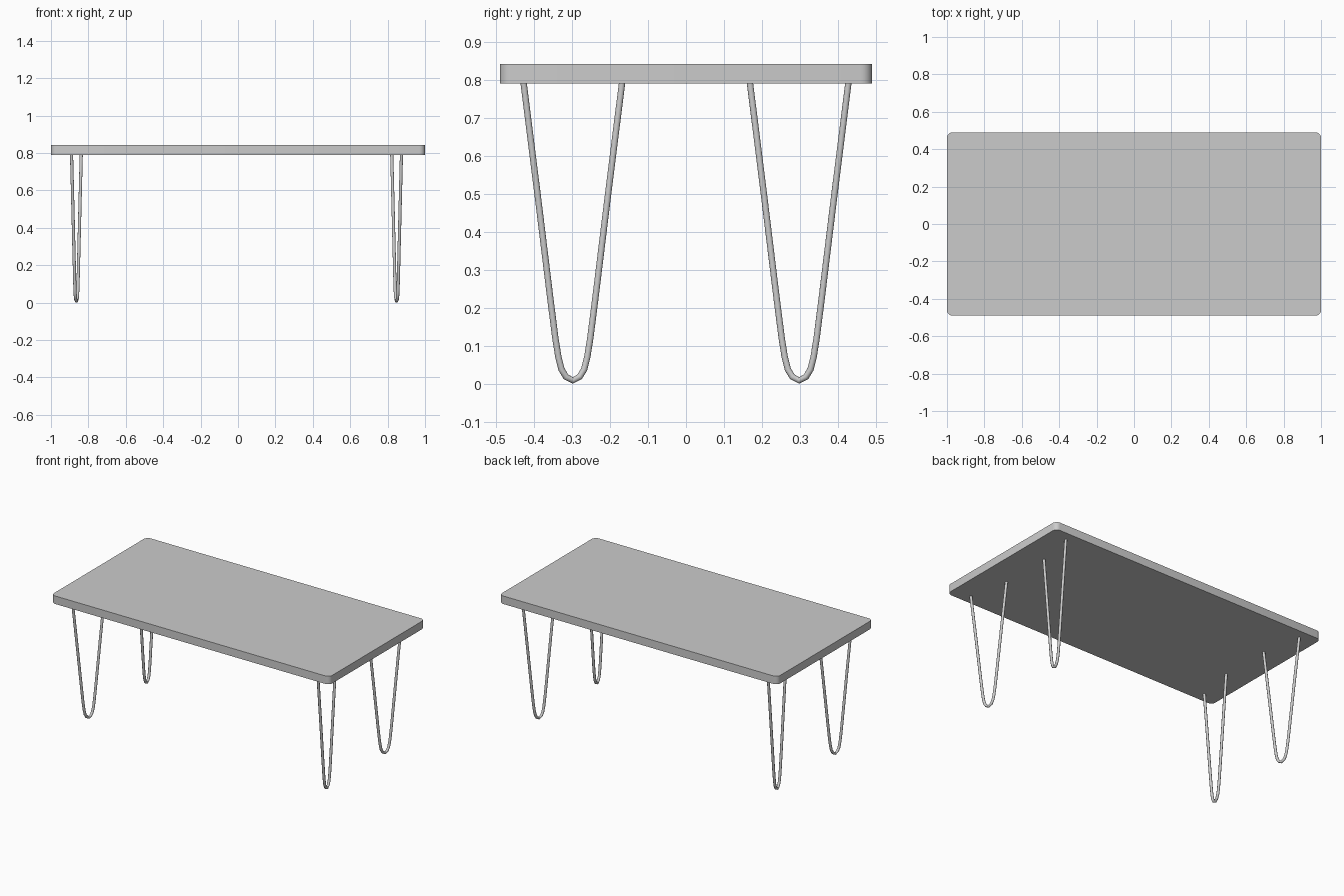
import bpy, bmesh, math
from mathutils import Vector

cube = bpy.data.objects.get("Cube")
if cube:
    bpy.data.objects.remove(cube, do_unlink=True)

grey = bpy.data.materials.new("light_grey")
grey.use_nodes = True
grey.diffuse_color = (0.6, 0.6, 0.6, 1)
grey.node_tree.nodes["Principled BSDF"].inputs["Base Color"].default_value = (0.6, 0.6, 0.6, 1)


def finish(name, bm):
    """Turn a bmesh into a named, shaded object."""
    bmesh.ops.recalc_face_normals(bm, faces=bm.faces)
    mesh = bpy.data.meshes.new(name)
    bm.to_mesh(mesh)
    bm.free()
    mesh.materials.append(grey)
    obj = bpy.data.objects.new(name, mesh)
    bpy.context.collection.objects.link(obj)
    bpy.ops.object.select_all(action="DESELECT")
    obj.select_set(True)
    bpy.context.view_layer.objects.active = obj
    bpy.ops.object.shade_smooth_by_angle(angle=math.radians(40))
    return obj


# Table top: a slab with rounded vertical corners
HALF_X, HALF_Y, LOW, HIGH, CORNER = 1.0, 0.49, 0.79, 0.842, 0.03
bm = bmesh.new()
bmesh.ops.create_cube(bm, size=2)
for v in bm.verts:
    v.co = (v.co.x * HALF_X, v.co.y * HALF_Y, HIGH if v.co.z > 0 else LOW)
uprights = [e for e in bm.edges if abs(e.verts[0].co.z - e.verts[1].co.z) > 0.01]
bmesh.ops.bevel(bm, geom=uprights, offset=CORNER, segments=5, profile=0.5, affect="EDGES")
finish("table_top", bm)

# Hairpin outline, one half: distance from the middle, height
HALF_PIN = [(0.130, 0.795), (0.093, 0.5), (0.059, 0.222), (0.046, 0.12),
            (0.038, 0.07), (0.030, 0.038), (0.018, 0.018)]
PIN = [(-d, z) for d, z in HALF_PIN] + [(0, 0.0085)] + [(d, z) for d, z in reversed(HALF_PIN)]
SPLAY = 0.2      # sideways drift of the bent rod per unit of spread
RADIUS, SIDES = 0.0085, 12


def hairpin(name, side, end):
    """Sweep a round rod along the bent outline; its outer prong leans to the corner."""
    middle = Vector((side * 0.856 - 0.008, end * 0.298, 0))
    path = [middle + Vector((side * d * SPLAY, end * d, z)) for d, z in PIN]
    across = Vector((end, -side * SPLAY, 0)).normalized()   # normal of the pin's plane
    bm = bmesh.new()
    rings = []
    for i, p in enumerate(path):
        along = (path[min(i + 1, len(path) - 1)] - path[max(i - 1, 0)]).normalized()
        other = along.cross(across)
        ring = []
        for k in range(SIDES):
            a = 2 * math.pi * k / SIDES
            ring.append(bm.verts.new(p + RADIUS * (math.cos(a) * across + math.sin(a) * other)))
        rings.append(ring)
    for r, s in zip(rings, rings[1:]):
        for k in range(SIDES):
            n = (k + 1) % SIDES
            bm.faces.new((r[k], r[n], s[n], s[k]))
    bm.faces.new(rings[0])
    bm.faces.new(rings[-1])
    finish(name, bm)


# One hairpin leg under each corner
for side, side_name in ((1, "left"), (-1, "right")):
    for end, end_name in ((-1, "front"), (1, "back")):
        hairpin(f"{end_name}_{side_name}_leg", side, end)
